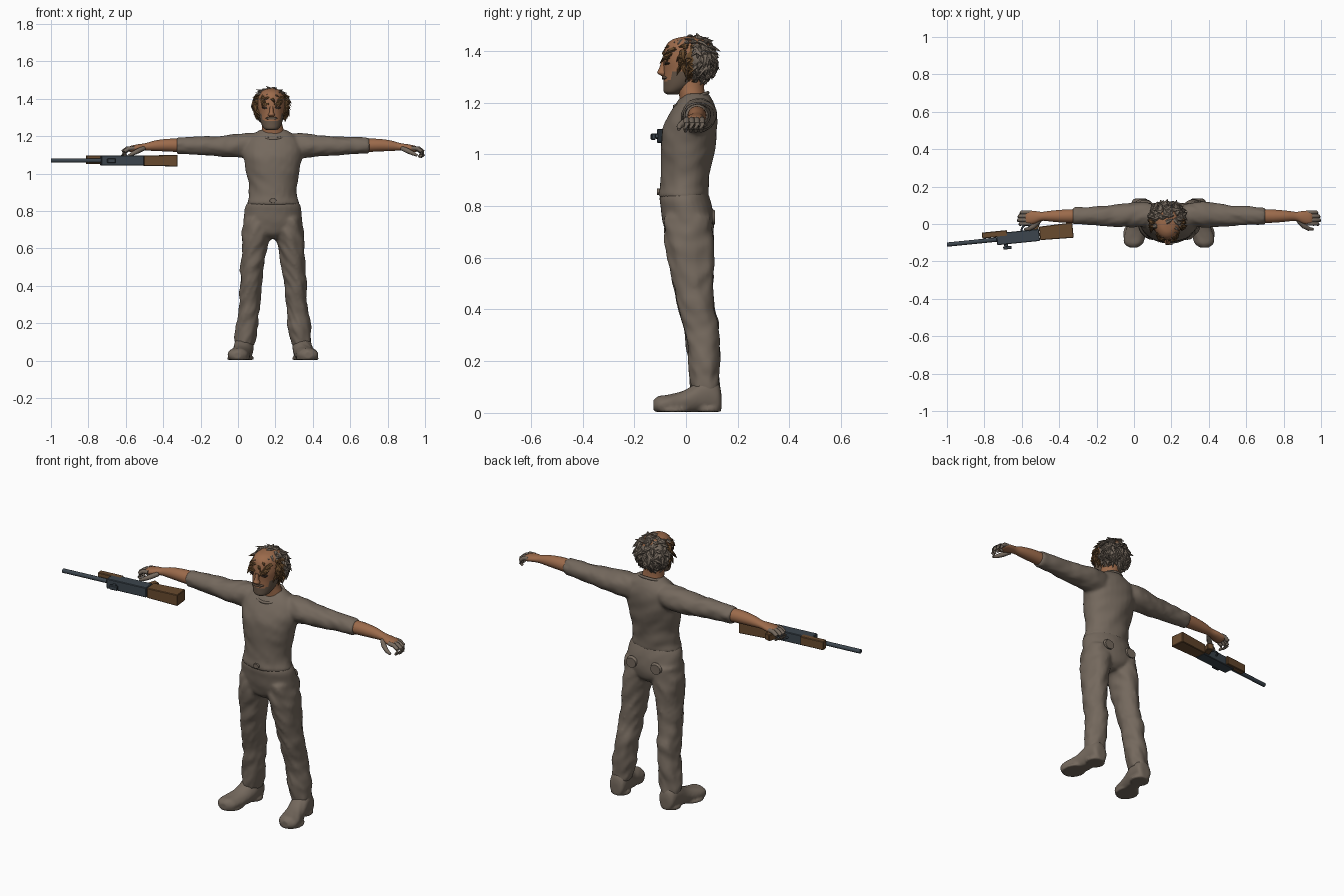
import bpy, bmesh, math, random
from mathutils import Vector, Matrix, noise

random.seed(7)
CX = 0.187          # the figure stands off centre because of the long gun
if "Cube" in bpy.data.objects:
    bpy.data.objects.remove(bpy.data.objects["Cube"])


def material(name, r, g, b):
    mat = bpy.data.materials.new(name)
    mat.use_nodes = True
    mat.diffuse_color = (r, g, b, 1)
    shader = mat.node_tree.nodes["Principled BSDF"]
    shader.inputs["Base Color"].default_value = (r, g, b, 1)
    shader.inputs["Roughness"].default_value = 0.9
    return mat


CLOTH = material("dusty cloth", .175, .14, .11)
SKIN = material("tanned skin", .33, .145, .07)
BROWN = material("brown hair", .13, .065, .024)
BEARD = material("beard grey", .13, .09, .062)
METAL = material("gun metal", .045, .06, .075)
WOOD = material("gun wood", .14, .07, .028)
DARK = material("dark eyes", .03, .018, .012)


def build(name, bm, mats, rule=None, voxel=0, angle=50):
    """Turn a bmesh into a shaded object, colouring faces by a rule."""
    bmesh.ops.recalc_face_normals(bm, faces=bm.faces)
    if rule:
        for face in bm.faces:
            face.material_index = rule(face.calc_center_median())
    mesh = bpy.data.meshes.new(name)
    bm.to_mesh(mesh)
    bm.free()
    obj = bpy.data.objects.new(name, mesh)
    bpy.context.collection.objects.link(obj)
    for mat in mats:
        mesh.materials.append(mat)
    bpy.ops.object.select_all(action='DESELECT')
    obj.select_set(True)
    bpy.context.view_layer.objects.active = obj
    bpy.ops.object.shade_smooth_by_angle(angle=math.radians(angle))
    if voxel:
        remesh = obj.modifiers.new("blend", 'REMESH')
        remesh.mode = 'VOXEL'
        remesh.voxel_size = voxel
        remesh.use_smooth_shade = True
        relax = obj.modifiers.new("relax", 'SMOOTH')
        relax.iterations = 3
    return obj


def skin_loops(bm, loops):
    """Bridge a list of point loops and cap both ends."""
    rows = [[bm.verts.new(p) for p in loop] for loop in loops]
    count = len(rows[0])
    for low, high in zip(rows, rows[1:]):
        for i in range(count):
            j = (i + 1) % count
            bm.faces.new((low[i], low[j], high[j], high[i]))
    bm.faces.new(rows[0][::-1])
    bm.faces.new(rows[-1])


def resample(rings, steps):
    """Smoothly interpolate between the given cross-sections."""
    result = []
    for i in range(len(rings) - 1):
        quad = (rings[max(i - 1, 0)], rings[i], rings[i + 1], rings[min(i + 2, len(rings) - 1)])
        for s in range(steps):
            t = s / steps
            result.append([b + .5 * t * (c - a + t * (2 * a - 5 * b + 4 * c - d + t * (3 * (b - c) + d - a)))
                           for a, b, c, d in zip(*quad)])
    return result + [list(rings[-1])]


def loft(bm, rings, axis='z', side=1, fold=0, sides=28, steps=5):
    """Elliptic sections: position on axis, two centres, two radii."""
    loops = []
    for t, a, b, ra, rb in resample(rings, steps):
        loop = []
        for i in range(sides):
            ang = math.tau * i / sides
            u, v = math.cos(ang), math.sin(ang)
            wave = fold * noise.noise(Vector((u * 1.5 + side, v * 1.5, t * 22 + u * 2)))
            u, v = a + (ra + wave) * u, b + (rb + wave) * v
            p = {'x': (t, u, v), 'y': (u, t, v), 'z': (u, v, t)}[axis]
            loop.append(Vector((p[0] * side + CX, p[1], max(p[2], .004))))
        loops.append(loop)
    skin_loops(bm, loops)


def tube(bm, points, radii, sides=8, flat=1):
    """Round or flattened tube along a path."""
    pts = [Vector(p) for p in points]
    loops = []
    for i, (p, r) in enumerate(zip(pts, radii)):
        rot = (pts[min(i + 1, len(pts) - 1)] - pts[max(i - 1, 0)]).to_track_quat('Z', 'Y')
        loops.append([p + rot @ Vector((r * math.cos(math.tau * k / sides),
                                        r * flat * math.sin(math.tau * k / sides), 0)) for k in range(sides)])
    skin_loops(bm, loops)


# Shirt: torso and sleeves blended together
bm = bmesh.new()
loft(bm, [(.83, 0, -.008, .138, .092), (.845, 0, -.008, .14, .096), (.88, 0, -.005, .129, .093),
          (.95, 0, 0, .131, .096), (1.02, 0, .005, .144, .104), (1.09, 0, .013, .157, .108),
          (1.14, 0, .024, .158, .098), (1.19, 0, .034, .135, .077), (1.22, 0, .037, .095, .058),
          (1.235, 0, .038, .07, .045)], fold=.006)
for side in (1, -1):
    loft(bm, [(.06, .05, 1.15, .05, .06), (.13, .052, 1.152, .064, .067), (.18, .05, 1.15, .067, .064),
              (.25, .047, 1.147, .064, .057), (.35, .045, 1.148, .054, .05), (.45, .045, 1.15, .047, .046),
              (.5, .043, 1.15, .045, .044), (.515, .043, 1.15, .042, .041)], 'x', side, fold=.007)
build("shirt", bm, [CLOTH], voxel=.009)

# Round neckline
bm = bmesh.new()
ring = [(CX + .072 * math.cos(a), .02 + .064 * math.sin(a), 1.212 + .026 * math.sin(a))
        for a in (math.tau * k / 32 for k in range(33))]
tube(bm, ring, [.007] * len(ring))
build("shirt_collar", bm, [CLOTH])

# Trousers: pelvis and legs blended together
bm = bmesh.new()
loft(bm, [(.65, 0, .015, .06, .05), (.68, 0, .013, .13, .085), (.73, 0, .012, .158, .1), (.79, 0, .003, .153, .1),
          (.83, 0, -.005, .146, .097), (.86, 0, -.006, .125, .086)], fold=.004)
for side in (1, -1):
    loft(bm, [(.76, .088, .01, .068, .09), (.68, .09, .012, .076, .095), (.6, .099, .018, .07, .088),
              (.5, .111, .028, .062, .078), (.4, .12, .041, .058, .07), (.34, .125, .057, .058, .069),
              (.28, .129, .065, .056, .065), (.2, .138, .07, .06, .061), (.13, .147, .075, .058, .056),
              (.08, .15, .077, .053, .053)], side=side, fold=.011)
build("trousers", bm, [CLOTH], voxel=.009)

# Fly and belt buckle at the waist, pocket flaps at the back
bm = bmesh.new()
loft(bm, [(-.112, 0, .855, .018, .012), (-.08, 0, .855, .02, .014)], 'y', sides=12)
for side in (1, -1):
    loft(bm, [(.1, .075, .76, .035, .03), (.112, .075, .755, .03, .027)], 'y', side, sides=12)
build("waist_details", bm, [CLOTH])

# Boots with flat soles
for side, label in ((1, "left"), (-1, "right")):
    bm = bmesh.new()
    loft(bm, [(.137, .153, .04, .025, .035), (.125, .153, .055, .043, .06), (.08, .155, .07, .052, .07),
              (.03, .162, .052, .052, .056), (-.02, .173, .038, .054, .044), (-.07, .184, .033, .057, .037),
              (-.105, .188, .031, .05, .033), (-.126, .189, .029, .022, .02)], 'y', side, fold=.003)
    loft(bm, [(.004, .154, .085, .051, .05), (.02, .154, .085, .052, .051)], side=side)
    loft(bm, [(.004, .185, -.055, .06, .068), (.016, .185, -.055, .06, .068)], side=side)
    build(label + "_boot", bm, [CLOTH], voxel=.007)

# Forearms and hands with curled fingers
for side, label in ((1, "left"), (-1, "right")):
    bm = bmesh.new()
    loft(bm, [(.48, .043, 1.15, .037, .036), (.56, .042, 1.152, .035, .034), (.63, .042, 1.149, .029, .028),
              (.68, .041, 1.143, .024, .02), (.72, .036, 1.138, .034, .019), (.755, .033, 1.132, .038, .018),
              (.77, .033, 1.13, .033, .012)], 'x', side, sides=20)
    build(label + "_forearm", bm, [SKIN])
    bm = bmesh.new()
    for k in range(4):
        y, reach = .002 + k * .02, (0, .008, .005, -.006)[k]
        path = [(.74, y, 1.137), (.772 + reach, y, 1.134), (.794 + reach, y, 1.118),
                (.796 + reach, y - .003, 1.1), (.784 + reach, y - .004, 1.088)]
        tube(bm, [(x * side + CX, yy, z) for x, yy, z in path], (.01, .0115, .0105, .0095, .006))
    thumb = [(.69, .02, 1.135), (.72, -.01, 1.122), (.748, -.026, 1.108), (.772, -.028, 1.096)]
    tube(bm, [(x * side + CX, y, z) for x, y, z in thumb], (.012, .014, .011, .006))
    build(label + "_fingers", bm, [CLOTH])

# Neck, head and beard
bm = bmesh.new()
loft(bm, [(1.18, 0, .028, .066, .052), (1.225, 0, .024, .06, .05), (1.26, -.004, .018, .054, .052),
          (1.31, -.008, .015, .052, .055)])
build("neck", bm, [SKIN])
bm = bmesh.new()
loft(bm, [(1.232, -.008, -.052, .022, .022), (1.242, -.008, -.048, .04, .038), (1.27, -.008, -.025, .056, .062),
          (1.32, -.008, 0, .068, .086), (1.37, -.008, .004, .074, .092), (1.42, -.008, .008, .067, .085),
          (1.445, -.008, .01, .045, .06), (1.455, -.008, .012, .015, .02)], steps=8)
build("head", bm, [SKIN, BEARD],
      lambda c: int(c.z < 1.29 - .3 * max(0, -.05 - c.y) or (c.z < 1.318 and -.06 < c.y < .01)))

# Nose, brows, eyes and mouth
bm = bmesh.new()
loft(bm, [(1.303, -.008, -.087, .012, .008), (1.315, -.008, -.092, .018, .019), (1.33, -.008, -.09, .011, .015),
          (1.36, -.008, -.086, .009, .009)], sides=12)
build("nose", bm, [SKIN])
bm = bmesh.new()
loft(bm, [(-.093, -.008, 1.296, .03, .007), (-.07, -.008, 1.296, .034, .009)], 'y', sides=14)
build("moustache", bm, [BEARD])
for z, size, depth, name, mat in ((1.372, .007, .091, "eyebrows", BROWN), (1.352, .006, .083, "eyes", DARK)):
    bm = bmesh.new()
    for dx in (-.04, .024):
        loft(bm, [(-depth, dx, z, .017, size), (.004 - depth, dx, z, .019, size),
                  (.03 - depth, dx, z, .019, size)], 'y', sides=12, steps=1)
    build(name, bm, [mat])

# Hair: cap and shaggy locks, brown around the face
def hair_tone(c):
    return int(c.y < .025 and c.z < 1.425)


centre, size = Vector((CX - .01, .03, 1.365)), Vector((.087, .077, .083))
bm = bmesh.new()
bmesh.ops.create_icosphere(bm, subdivisions=4, radius=1,
                           matrix=Matrix.Translation(centre) @ Matrix.Diagonal((*size, 1)))
for v in bm.verts:
    v.co += (v.co - centre) * .12 * noise.noise(v.co * 40)
build("hair_cap", bm, [CLOTH, BROWN], hair_tone)
bm = bmesh.new()
made = 0
while made < 190:
    d = Vector([random.gauss(0, 1) for _ in range(3)]).normalized()
    if d.z < -.7 or (d.y < -.3 and d.z < .3 and abs(d.x) < .75):
        continue
    made += 1
    root = centre + Vector([a * b for a, b in zip(d, size)]) * .97
    if d.z > 0 and d.y < 0:
        root.y += d.y * .035          # fringe reaches over the brow
    drift = Vector((random.uniform(-.6, .6), random.uniform(-.6, .6), -.7))
    fall = (drift - d * drift.dot(d)).normalized()
    length = random.uniform(.018, .032)
    mid = root + fall * length + d * .01
    tip = mid + fall * length + d * random.uniform(-.012, .01)
    tube(bm, [root - d * .01, root + fall * length * .4 + d * .007, mid, tip], (.008, .014, .011, .001), 6, .6)
build("hair_locks", bm, [CLOTH, BROWN], hair_tone, angle=35)

# Long gun lying on its side under the right hand
GUN = Matrix.Translation((-.62, -.07, 1.071)) @ Matrix.Rotation(.1, 4, 'Z')


def block(name, mat, at, dims, taper=1, turn=0):
    bm = bmesh.new()
    bmesh.ops.create_cube(bm, size=1)
    for v in bm.verts:
        if v.co.x < 0:
            v.co.yz *= taper
    bm.transform(GUN @ Matrix.Translation(at) @ Matrix.Rotation(turn, 4, 'Z') @ Matrix.Diagonal((*dims, 1)))
    bmesh.ops.bevel(bm, geom=bm.edges[:], offset=.003, segments=1, affect='EDGES')
    build(name, bm, [mat], angle=20)


block("gun_receiver", METAL, (0, 0, 0), (.23, .064, .054))
block("gun_stock", WOOD, (.206, .008, -.002), (.18, .082, .062), .88)
block("gun_fore_grip", WOOD, (-.123, .027, .003), (.135, .032, .048))
block("gun_pistol_grip", WOOD, (.1, .05, 0), (.035, .07, .036), 1, -.4)
block("gun_sight_base", METAL, (-.068, -.038, 0), (.02, .02, .018))
block("gun_sight", METAL, (-.062, -.051, -.003), (.045, .016, .024))
bm = bmesh.new()
tube(bm, [GUN @ Vector((x, -.002, -.001)) for x in (-.382, -.1)], (.0115, .0115), 12)
build("gun_barrel", bm, [METAL])
bm = bmesh.new()
guard = [GUN @ Vector((.05 + .028 * math.cos(a), .03 + .03 * math.sin(a), 0))
         for a in (math.pi * k / 10 for k in range(11))]
tube(bm, guard, [.005] * len(guard))
build("gun_trigger_guard", bm, [METAL])
